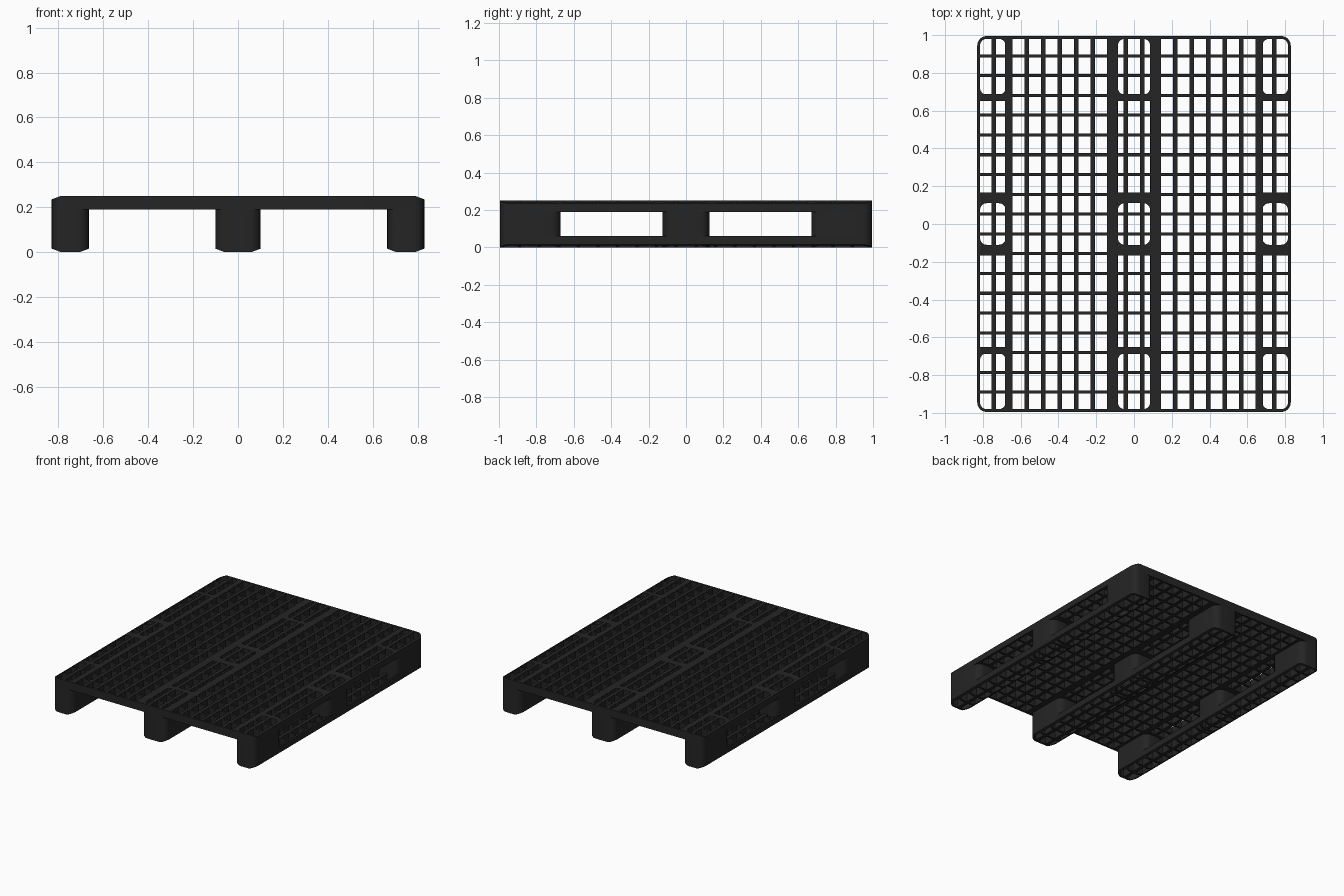
import bpy, bmesh, math

if "Cube" in bpy.data.objects:
    bpy.data.objects.remove(bpy.data.objects["Cube"])

HX, HY, TOP = 0.83, 0.995, 0.25      # half width, half length, height
DECK_Z, RUN_Z = 0.19, 0.06           # deck underside, runner top
PX, PY = 2 * HX / 19, 2 * HY / 19    # grid pitch
RX, RY = 0.012, 0.008                # half widths of ribs
CH, CZ = 0.04, 0.015                 # edge chamfer width and drop

mat = bpy.data.materials.new("dark_plastic")
mat.diffuse_color = (0.018, 0.018, 0.018, 1)
mat.use_nodes = True
mat.node_tree.nodes["Principled BSDF"].inputs["Base Color"].default_value = mat.diffuse_color


def slope(x, c, h):
    """Chamfer drop at x for a part centred on c with half width h."""
    return CZ * max(0, (abs(x - c) - (h - CH)) / CH)


def deck_top(x):
    return TOP - slope(x, 0, HX)


def rounded(x0, x1, y0, y1, r, n=6):
    pts = []
    for k, (cx, cy) in enumerate([(x1 - r, y1 - r), (x0 + r, y1 - r),
                                  (x0 + r, y0 + r), (x1 - r, y0 + r)]):
        for i in range(n + 1):
            a = (k + i / n) * math.pi / 2
            pts.append((cx + r * math.cos(a), cy + r * math.sin(a)))
    return pts


def ring(bm, x0, x1, y0, y1, t, zb, zt, r=0.05):
    """Rounded rectangular wall of thickness t."""
    outer = rounded(x0, x1, y0, y1, r)
    inner = rounded(x0 + t, x1 - t, y0 + t, y1 - t, r - t)
    loops = [[bm.verts.new((x, y, f(x))) for x, y in p]
             for p, f in ((outer, zb), (outer, zt), (inner, zt), (inner, zb))]
    n = len(outer)
    for k in range(4):
        a, b = loops[k], loops[(k + 1) % 4]
        for i in range(n):
            j = (i + 1) % n
            bm.faces.new((a[i], a[j], b[j], b[i]))


def bar(bm, xs, y0, y1, zb, zt):
    """Bar whose lower and upper heights follow x at the given stations."""
    prof = [(x, zb(x)) for x in xs] + [(x, zt(x)) for x in reversed(xs)]
    a = [bm.verts.new((x, y0, z)) for x, z in prof]
    b = [bm.verts.new((x, y1, z)) for x, z in prof]
    bm.faces.new(a)
    bm.faces.new(b[::-1])
    for i in range(len(prof)):
        j = (i + 1) % len(prof)
        bm.faces.new((a[i], b[i], b[j], a[j]))


def finish(bm, name):
    bmesh.ops.recalc_face_normals(bm, faces=bm.faces)
    me = bpy.data.meshes.new(name)
    bm.to_mesh(me)
    bm.free()
    me.materials.append(mat)
    ob = bpy.data.objects.new(name, me)
    bpy.context.collection.objects.link(ob)
    bpy.ops.object.select_all(action='DESELECT')
    ob.select_set(True)
    bpy.context.view_layer.objects.active = ob
    bpy.ops.object.shade_smooth_by_angle(angle=math.radians(30))


rib_x = [(k + 0.5) * PX for k in range(-9, 9)]
rib_y = [(k + 0.5) * PY for k in range(-9, 9)]
deck_bot = lambda x: DECK_Z

# deck: rim and lattice
bm = bmesh.new()
ring(bm, -HX, HX, -HY, HY, 0.015, deck_bot, deck_top)
e = HX - 0.008
for y in rib_y:
    bar(bm, [-e, -HX + CH, HX - CH, e], y - RY, y + RY, deck_bot, deck_top)
for x in rib_x:
    bar(bm, [x - RX, x + RX], -HY + 0.008, HY - 0.008, deck_bot, deck_top)
finish(bm, "deck_grid")

# deck: flat bands framing the blocks
bm = bmesh.new()
for s in (-1, 1):
    for a, b in ((0.645, 0.684), (0.087, 0.143)):
        bar(bm, sorted((s * a, s * b)), -HY + 0.008, HY - 0.008, deck_bot, deck_top)
    for a, b in ((0.65, 0.688), (0.115, 0.168)):
        y0, y1 = sorted((s * a, s * b))
        bar(bm, [-0.143, 0.143], y0, y1, deck_bot, deck_top)
        bar(bm, [0.645, HX - CH, e], y0, y1, deck_bot, deck_top)
        bar(bm, [-e, -HX + CH, -0.645], y0, y1, deck_bot, deck_top)
finish(bm, "deck_bands")

# three runners, each with a grid base and three hollow blocks
for side, c, h in (("left", -0.7475, 0.0825), ("middle", 0, 0.1),
                   ("right", 0.7475, 0.0825)):
    run_bot = lambda x: slope(x, c, h)
    run_top = lambda x: RUN_Z
    bm = bmesh.new()
    ring(bm, c - h, c + h, -HY, HY, 0.015, run_bot, run_top)
    for y in rib_y:
        bar(bm, [c - h + 0.008, c - h + CH, c + h - CH, c + h - 0.008],
            y - RY, y + RY, run_bot, run_top)
    for x in rib_x:
        if abs(x - c) < h - 0.03:
            bar(bm, [x - RX, x + RX], -HY + 0.008, HY - 0.008, run_bot, run_top)
    finish(bm, side + "_runner")

    for place, y0, y1 in (("front", -HY, -0.67), ("centre", -0.125, 0.125),
                          ("back", 0.67, HY)):
        bm = bmesh.new()
        ring(bm, c - h, c + h, y0, y1, 0.015, run_bot, deck_top)
        finish(bm, f"{side}_{place}_block")
